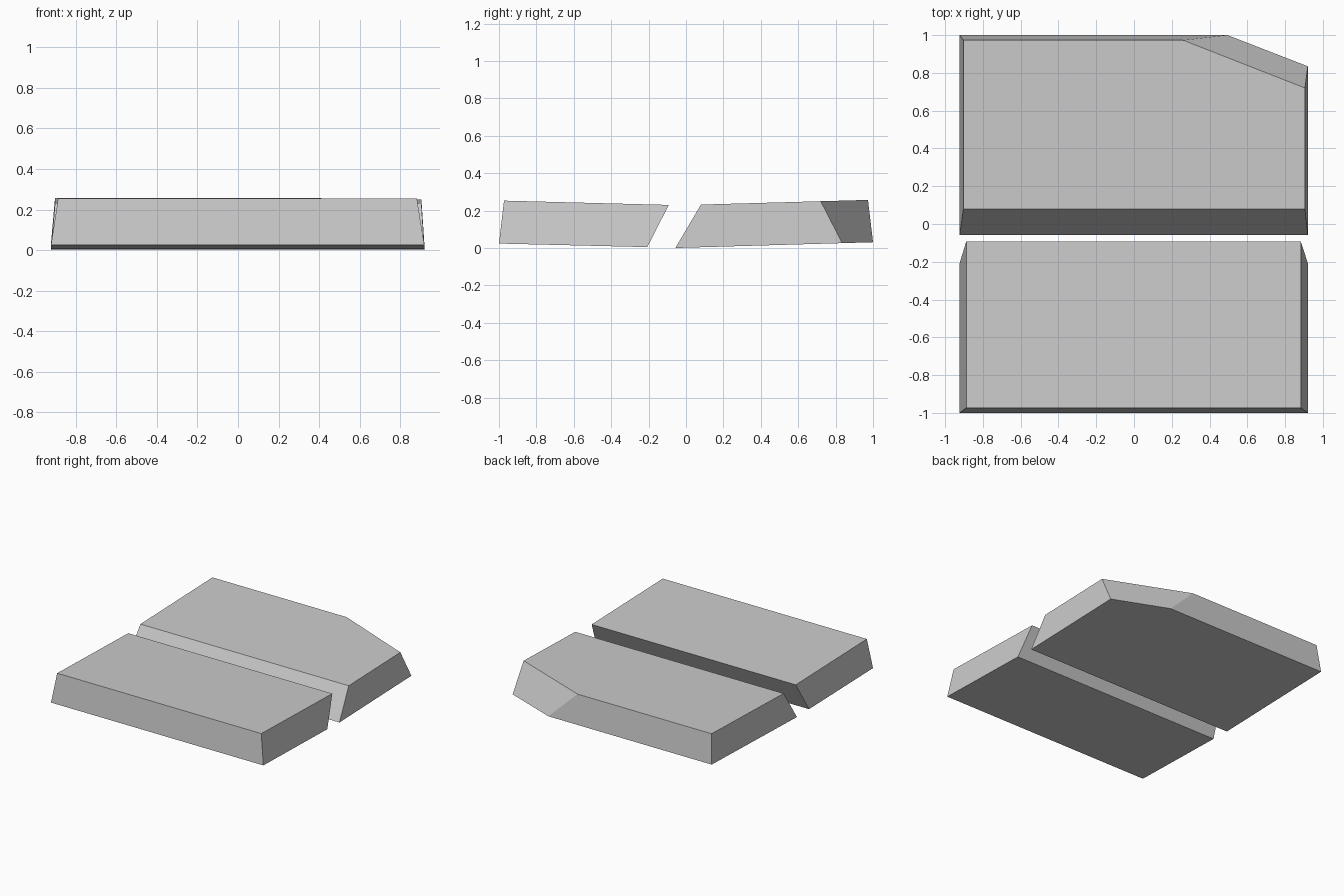
import bpy
import bmesh

cube = bpy.data.objects.get("Cube")
if cube:
    bpy.data.objects.remove(cube, do_unlink=True)

# Single stone grey
grey = bpy.data.materials.new("stone_grey")
grey.use_nodes = True
colour = (0.6, 0.6, 0.6, 1)
grey.diffuse_color = colour
grey.node_tree.nodes["Principled BSDF"].inputs["Base Color"].default_value = colour


def slab(name, bottom, top, bottom_z, top_z):
    """Loft two matching outlines; each height is a sloped plane (z at y=0, slope)."""
    bm = bmesh.new()
    low, high = ([bm.verts.new((x, y, z0 + slope * y)) for x, y in outline]
                 for outline, (z0, slope) in ((bottom, bottom_z), (top, top_z)))
    bm.faces.new(low[::-1])
    bm.faces.new(high)
    n = len(low)
    for i in range(n):
        j = (i + 1) % n
        bm.faces.new((low[i], low[j], high[j], high[i]))
    bmesh.ops.recalc_face_normals(bm, faces=bm.faces)
    mesh = bpy.data.meshes.new(name)
    bm.to_mesh(mesh)
    bm.free()
    mesh.materials.append(grey)
    obj = bpy.data.objects.new(name, mesh)
    bpy.context.collection.objects.link(obj)
    return obj


def rectangle(x0, x1, y0, y1):
    return [(x0, y0), (x1, y0), (x1, y1), (x0, y1)]


# Front slab, tapering towards its top and leaning back over the gap
slab("front_slab",
     rectangle(-0.923, 0.92, -1, -0.207),
     rectangle(-0.888, 0.883, -0.973, -0.092),
     (0, -0.024), (0.228, -0.026))

# Back slab with one clipped corner
slab("back_slab",
     [(-0.923, -0.057), (0.92, -0.057), (0.92, 0.835), (0.495, 1), (-0.923, 1)],
     [(-0.903, 0.08), (0.905, 0.08), (0.905, 0.72), (0.26, 0.973), (-0.903, 0.973)],
     (0.002, 0.029), (0.23, 0.028))
